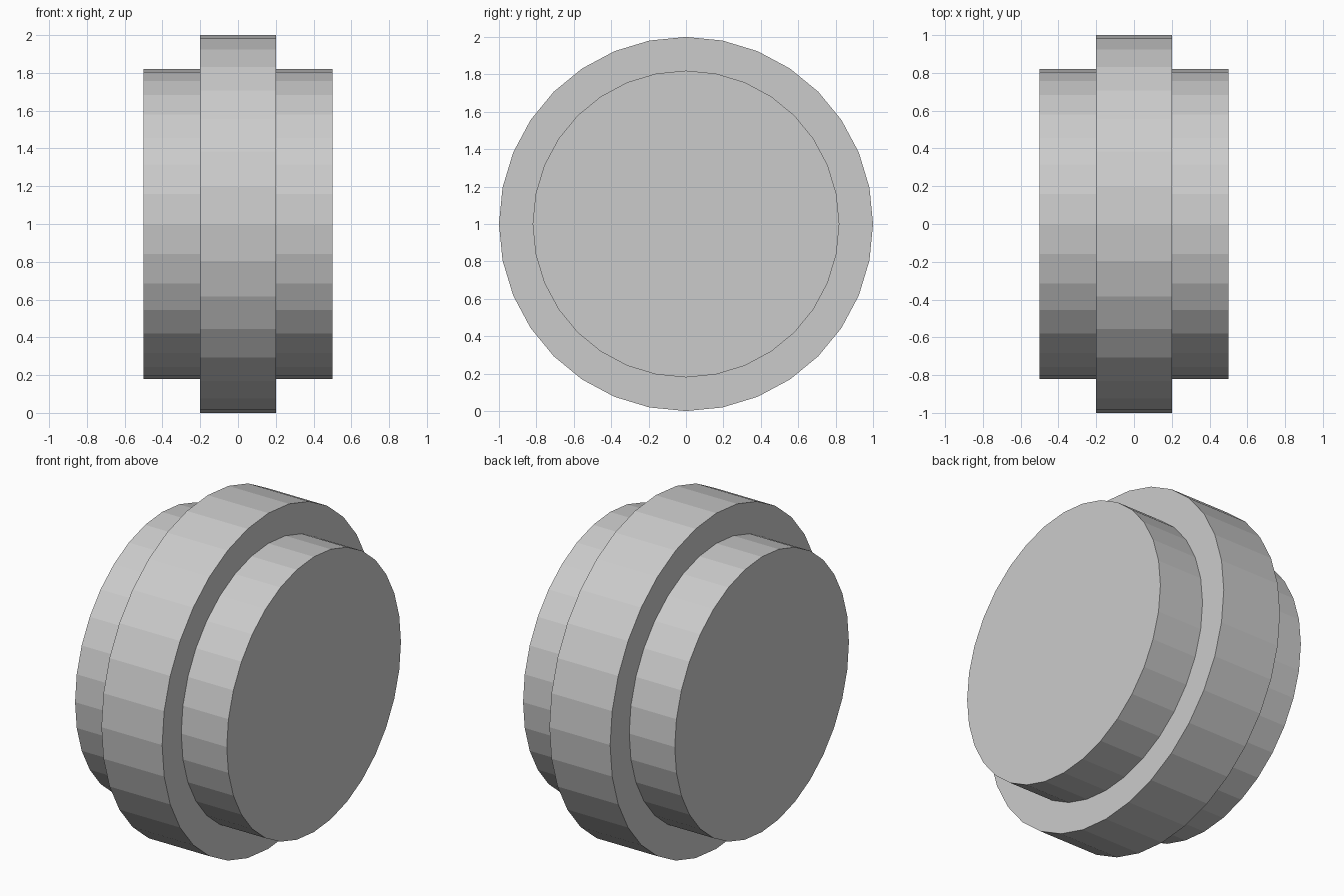
import bpy, bmesh, math

if "Cube" in bpy.data.objects:
    bpy.data.objects.remove(bpy.data.objects["Cube"])

SIDES = 32
# Half-open lathe profile along the axle: (x, radius)
PROFILE = [(-0.5, 0.82), (-0.2, 0.82), (-0.2, 1.0),
           (0.2, 1.0), (0.2, 0.82), (0.5, 0.82)]


def ring(bm, x, radius):
    step = 2 * math.pi / SIDES
    return [bm.verts.new((x, radius * math.cos(i * step), radius * math.sin(i * step)))
            for i in range(SIDES)]


# Wheel: wide flange with a smaller hub on both sides, lying along x
bm = bmesh.new()
rings = [ring(bm, x, r) for x, r in PROFILE]
for a, b in zip(rings, rings[1:]):
    for i in range(SIDES):
        j = (i + 1) % SIDES
        bm.faces.new((a[i], a[j], b[j], b[i]))

# Flat end caps
bm.faces.new(rings[0])
bm.faces.new(rings[-1])
bmesh.ops.recalc_face_normals(bm, faces=bm.faces)

mesh = bpy.data.meshes.new("flanged_wheel")
bm.to_mesh(mesh)
bm.free()
wheel = bpy.data.objects.new("flanged_wheel", mesh)
wheel.location.z = 1.0
bpy.context.collection.objects.link(wheel)
